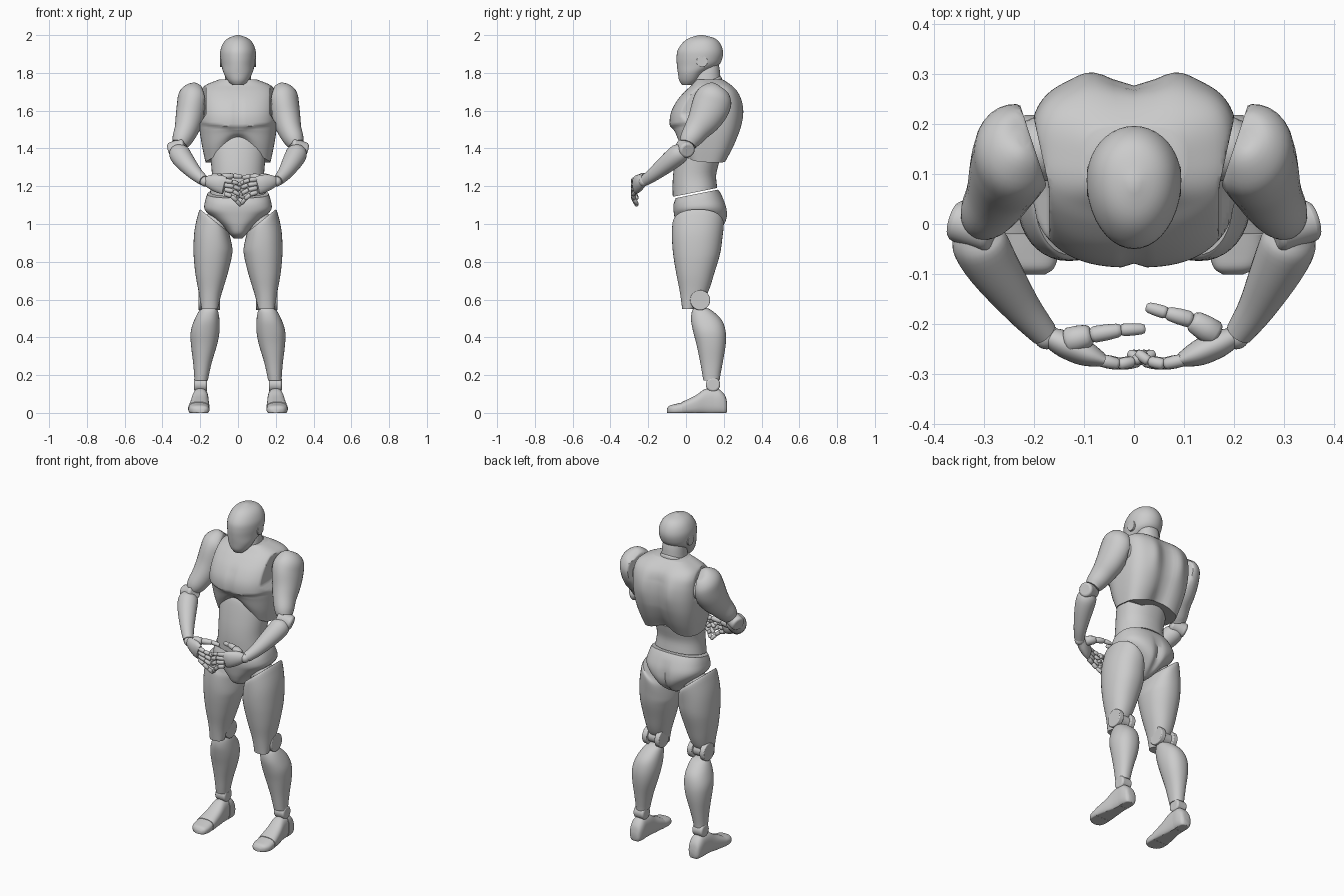
import bpy, bmesh, math
from mathutils import Vector, Matrix


def spline(rows, steps):
    # Catmull-Rom interpolation of number rows
    out = []
    for i in range(len(rows) - 1):
        p0, p1, p2, p3 = (rows[min(max(i + k, 0), len(rows) - 1)] for k in (-1, 0, 1, 2))
        for j in range(steps):
            t = j / steps
            out.append([0.5 * (2 * b + (c - a) * t + (2 * a - 5 * b + 4 * c - d) * t * t
                               + (3 * b - a - 3 * c + d) * t ** 3) for a, b, c, d in zip(p0, p1, p2, p3)])
    return out + [list(rows[-1])]


def skin(name, rings, side=1, deform=None):
    bm = bmesh.new()
    loops = []
    for ring in rings:
        pts = [deform(*p) if deform else p for p in ring]
        loops.append([bm.verts.new((x * side, y, z)) for x, y, z in pts])
    n = len(loops[0])
    for a, b in zip(loops, loops[1:]):
        for i in range(n):
            bm.faces.new((a[i], a[(i + 1) % n], b[(i + 1) % n], b[i]))
    bm.faces.new(loops[0])
    bm.faces.new(loops[-1])
    return finish(name, bm)


def finish(name, bm):
    bmesh.ops.recalc_face_normals(bm, faces=bm.faces)
    me = bpy.data.meshes.new(name)
    bm.to_mesh(me)
    bm.free()
    ob = bpy.data.objects.new(name, me)
    bpy.context.collection.objects.link(ob)
    return ob


def loft(name, rows, side=1, deform=None, power=2.2, back=None, mid=0.5, axis='Z', n=40, steps=4):
    # rows: position along axis, half width, low edge, high edge, centre x
    rings = []
    for s, w, lo, hi, cx in spline(rows, steps):
        m = lo + mid * (hi - lo)
        ring = []
        for i in range(n):
            a = 2 * math.pi * i / n
            p = back if back and math.sin(a) > 0 else power
            c, q = (math.copysign(abs(f) ** (2 / p), f) for f in (math.cos(a), math.sin(a)))
            x, d = cx + w * c, m + q * ((hi - m) if q > 0 else (m - lo))
            ring.append((x, d, s) if axis == 'Z' else (x, s, d))
        rings.append(ring)
    return skin(name, rings, side, deform)


def limb(name, rows, side=1, ref=(1, 0, 0), deform=None, n=28, steps=4):
    # rows: x, y, z, radius towards ref, radius across
    rows = spline(rows, steps)
    pts = [Vector(r[:3]) for r in rows]
    rings = []
    for i, r in enumerate(rows):
        t = (pts[min(i + 1, len(pts) - 1)] - pts[max(i - 1, 0)]).normalized()
        u = (Vector(ref) - t * t.dot(Vector(ref))).normalized()
        v = t.cross(u)
        rings.append([tuple(pts[i] + u * r[3] * math.cos(2 * math.pi * k / n)
                            + v * r[4] * math.sin(2 * math.pi * k / n)) for k in range(n)])
    return skin(name, rings, side, deform)


def ball(name, loc, r):
    bm = bmesh.new()
    bmesh.ops.create_uvsphere(bm, u_segments=24, v_segments=14, radius=r, matrix=Matrix.Translation(loc))
    return finish(name, bm)


def hinge(name, loc, r, half, turn=0.0, tilt=0.0):
    # disc joint lying along x, with a rounded rim
    bm = bmesh.new()
    m = Matrix.Translation(loc) @ Matrix.Rotation(turn, 4, 'Z') @ Matrix.Rotation(math.pi / 2 + tilt, 4, 'Y')
    bmesh.ops.create_cone(bm, cap_ends=True, segments=28, radius1=r, radius2=r, depth=2 * half, matrix=m)
    ob = finish(name, bm)
    b = ob.modifiers.new("rim", 'BEVEL')
    b.width, b.segments = min(r, half) * 0.3, 3
    return ob


def clamp(v):
    return max(0.0, min(1.0, v))


def bump(v, w):
    return math.exp(-(v / w) ** 2)


# head, ears and neck
loft("head", [(1.735, .03, -.02, .035, 0), (1.76, .055, -.036, .07, 0), (1.80, .076, -.043, .105, 0),
              (1.84, .088, -.048, .172, 0), (1.88, .094, -.05, .193, 0), (1.92, .093, -.044, .195, 0),
              (1.96, .077, -.017, .178, 0), (1.985, .05, .018, .148, 0), (2.0, .008, .07, .09, 0)], mid=.56,
     power=2.0)
for s in (1, -1):
    hinge("ear", (s * .086, .085, 1.86), .03, .008)
loft("neck", [(1.66, .08, .02, .2, 0), (1.73, .072, .025, .185, 0), (1.80, .066, .04, .178, 0),
              (1.84, .06, .05, .17, 0)], deform=lambda x, y, z: (x, y, z + .3 * (y - .11)))
loft("collar", [(1.715, .074, .025, .186, 0), (1.722, .08, .016, .191, 0), (1.742, .078, .018, .188, 0),
                (1.75, .07, .03, .182, 0)], deform=lambda x, y, z: (x, y, z + .45 * (y - .11)))


# chest with arched lower edge, breast plates, shoulder blades and spine groove
def chest_shape(x, y, z):
    front = clamp((.13 - y) / .12)
    back = clamp((y - .13) / .08)
    if z > 1.52:
        lim = max(.17, .165 + .22 * (y - .05)) + clamp((1.58 - z) / .06) * .04
        x = max(-lim, min(lim, x))
    y -= back * .02 * bump(x, .045) * clamp((1.76 - z) / .1)
    y += front * .008 * bump(x, .012) * clamp((z - 1.49) / .03) * clamp((1.68 - z) / .05)
    y += front * .014 * clamp((1.515 + .25 * abs(x) ** 1.5 - z) / .012)
    y += back * .01 * bump(abs(x) - .09, .035) * bump(z - 1.6, .1)
    arch = .13 * front * bump(x, .105) + .035 * back * bump(x, .08)
    return x, y, z + arch * clamp((1.5 - z) / .17)


loft("chest", [(1.325, .172, -.035, .215, 0), (1.40, .188, -.06, .252, 0), (1.47, .2, -.075, .278, 0),
               (1.53, .207, -.087, .292, 0), (1.59, .21, -.08, .297, 0), (1.65, .208, -.05, .291, 0),
               (1.70, .2, -.008, .272, 0), (1.735, .172, .03, .24, 0), (1.765, .10, .055, .195, 0)],
     deform=chest_shape, power=2.6, back=3.4, n=96, steps=6)

# waist and pelvis
loft("waist", [(1.168, .148, -.07, .165, 0), (1.25, .138, -.07, .16, 0), (1.35, .145, -.055, .18, 0),
               (1.44, .15, -.035, .2, 0), (1.47, .12, -.02, .18, 0)],
     deform=lambda x, y, z: (x, y, z + .2 * (y - .05) * clamp((1.3 - z) / .1)))
loft("pelvis", [(1.158, .162, -.055, .17, 0), (1.12, .174, -.066, .195, 0), (1.075, .176, -.066, .216, 0),
                (1.03, .13, -.06, .218, 0), (.985, .078, -.05, .2, 0), (.945, .044, -.03, .155, 0),
                (.922, .02, .02, .1, 0)], power=2.5, n=64,
     deform=lambda x, y, z: (x, y - clamp((y - .1) / .08) * .018 * bump(x, .022) * clamp((1.13 - z) / .07),
                             z + .2 * (y - .05) * clamp((z - 1.05) / .1)))

for s, tag in ((1, "left"), (-1, "right")):
    # leg
    ball("hip_ball_" + tag, (s * .115, .07, 1.0), .07)
    loft("thigh_" + tag, [(1.02, .075, -.062, .19, .125), (1.0, .083, -.072, .2, .125), (.92, .1, -.074, .192, .131),
                          (.84, .102, -.068, .18, .133), (.74, .086, -.052, .15, .14), (.66, .067, -.036, .125, .145),
                          (.61, .055, -.028, .1, .148), (.55, .042, -.02, .045, .15)], side=s,
         deform=lambda x, y, z: (x, y, z + .8 * (x - .128) * clamp((z - .84) / .16)))
    hinge("knee_core_" + tag, (s * .152, .075, .597), .036, .05)
    for k in (-1, 1):
        hinge("knee_disc_" + tag, (s * .152 + k * .042, .075, .597), .053, .015)
    loft("shin_" + tag, [(.56, .032, .05, .1, .153), (.54, .05, .032, .14, .156), (.49, .067, .027, .19, .165),
                         (.43, .076, .038, .21, .174), (.36, .069, .056, .21, .18), (.27, .05, .075, .195, .188),
                         (.20, .039, .087, .182, .193), (.172, .036, .092, .178, .195)], side=s)
    hinge("ankle_" + tag, (s * .198, .143, .15), .038, .034)
    sole = lambda x, y, z: (x, y, max(0.0, z))
    loft("heel_" + tag, [(.218, .02, .01, .05, .198), (.208, .034, -.008, .09, .198), (.18, .042, -.012, .122, .198),
                         (.146, .043, -.012, .13, .199)], side=s, deform=sole, power=2.6, axis='Y')
    loft("foot_" + tag, [(.145, .041, -.012, .13, .199), (.10, .044, -.012, .126, .2), (.05, .05, -.012, .092, .203),
                         (-.02, .057, -.012, .058, .207)], side=s, deform=sole, power=2.6, axis='Y')
    loft("toes_" + tag, [(-.021, .055, -.012, .055, .207), (-.06, .054, -.012, .046, .206),
                         (-.088, .042, -.008, .038, .202), (-.101, .02, 0, .022, .198)],
         side=s, deform=sole, power=2.6, axis='Y')

    # arm; the inner shoulder face is cut flat by a slanted plane
    ball("shoulder_ball_" + tag, (s * .185, .15, 1.62), .065)
    limb("upper_arm_" + tag, [(.22, .17, 1.728, .012, .02), (.224, .164, 1.718, .05, .06),
                              (.234, .15, 1.68, .08, .094), (.243, .132, 1.625, .081, .102),
                              (.256, .1, 1.56, .075, .09), (.273, .058, 1.5, .064, .07),
                              (.295, .024, 1.45, .054, .057), (.308, .01, 1.422, .042, .045)], side=s,
         deform=lambda x, y, z: (max(x, .166 + .33 * (y - .05)), y, z))
    hinge("elbow_" + tag, (s * .32, -.004, 1.402), .042, .046, turn=s * .3, tilt=s * .3)
    dx = 0.0 if s > 0 else -.03
    limb("forearm_" + tag, [(.318, -.012, 1.398, .035, .035), (.311, -.035, 1.375, .055, .053),
                            (.289 + dx * .2, -.085, 1.333, .053, .051), (.247 + dx * .7, -.165, 1.268, .038, .038),
                            (.211 + dx, -.218, 1.23, .028, .029)], side=s)
    ball("wrist_" + tag, (s * (.205 + dx), -.225, 1.225), .026)

    # hand: palm, knuckled fingers and thumb
    limb("palm_" + tag, [(.2 + dx, -.226, 1.225, .026, .02), (.17 + dx, -.24, 1.222, .04, .027),
                         (.13 + dx, -.258, 1.212, .048, .026), (.1 + dx, -.27, 1.203, .046, .016)],
         side=s, ref=(0, 0, 1))
    for i in range(4):
        zb = 1.237 - .023 * i - (.0 if s > 0 else .008)
        reach = (.09, .105, .1, .08)[i]
        path = [Vector((.1 + dx - reach * f, y, zb - d * (.6 + .3 * i)))
                for f, y, d in ((0, -.272, 0), (.45, -.281, .008), (.78, -.275, .024), (1.05, -.258, .042))]
        for j in range(3):
            a, b = path[j], path[j + 1]
            r = .0125 - .001 * j
            limb(f"finger_{tag}_{i + 1}_{j + 1}",
                 [(*a.lerp(b, f), r * k, r * k) for f, k in ((-.04, .5), (.1, 1), (.85, .95), (1, .5))],
                 side=s, ref=(0, 0, 1), n=12, steps=2)
    thumb = ([(.165, -.222, 1.235), (.115, -.192, 1.248), (.065, -.178, 1.252), (.025, -.166, 1.245)] if s > 0 else
             [(.135, -.235, 1.24), (.085, -.222, 1.25), (.025, -.212, 1.255), (-.022, -.21, 1.25)])
    for j in range(3):
        a, b = Vector(thumb[j]), Vector(thumb[j + 1])
        r = (.027, .017, .013)[j]
        limb(f"thumb_{tag}_{j + 1}",
             [(*a.lerp(b, f), r * k, r * k) for f, k in ((-.04, .6), (.12, 1), (.85, .85), (1, .5))],
             side=s, ref=(0, 0, 1), n=14, steps=2)

# smooth surfaces with crisp part edges
for ob in bpy.context.collection.objects:
    ob.select_set(True)
    bpy.context.view_layer.objects.active = ob
bpy.ops.object.shade_smooth_by_angle(angle=math.radians(40))
